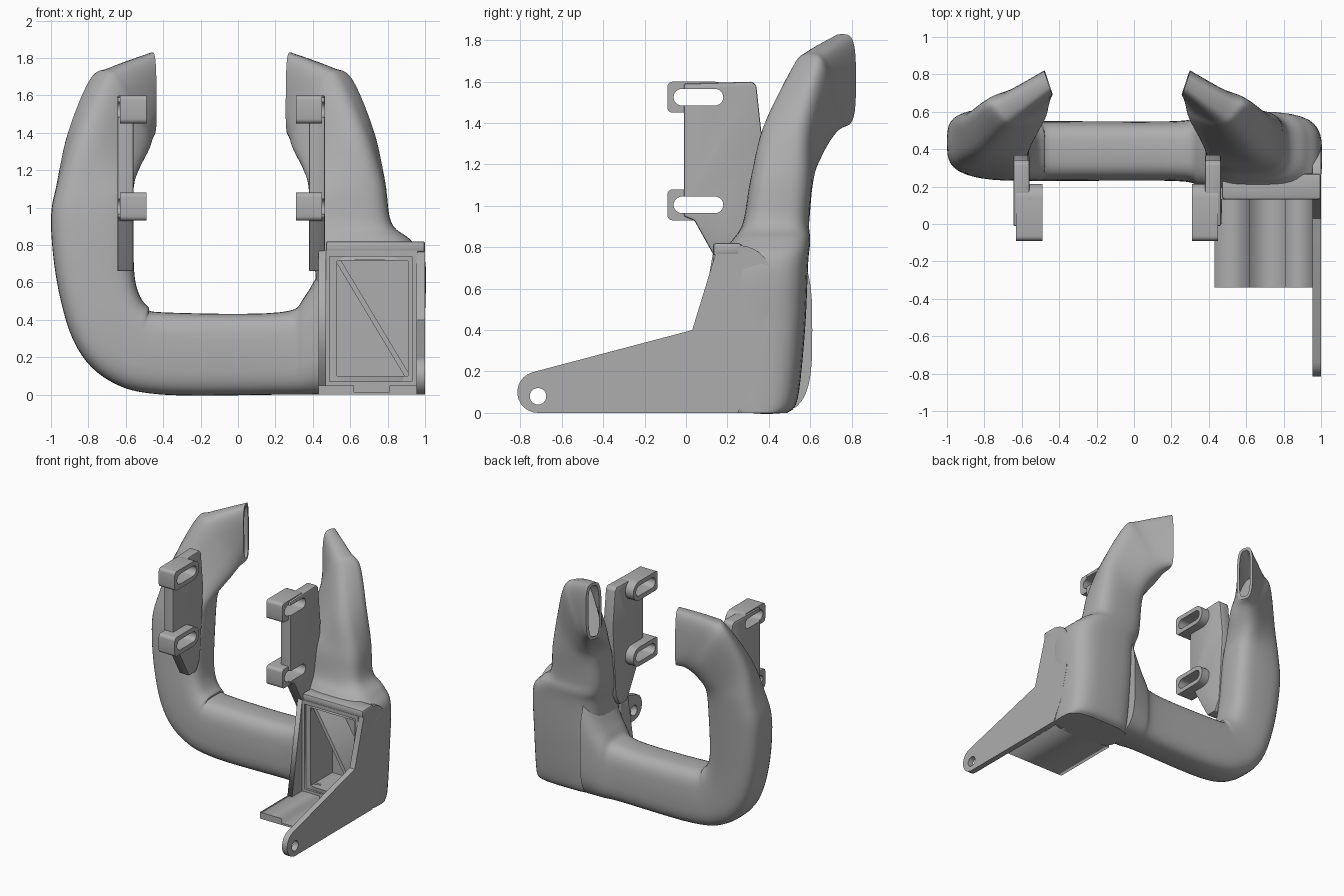
import bpy, bmesh, math
from mathutils import Matrix, Vector

if "Cube" in bpy.data.objects:
    bpy.data.objects.remove(bpy.data.objects["Cube"], do_unlink=True)

# Single grey plastic material
grey = bpy.data.materials.new("grey_plastic")
grey.use_nodes = True
grey.diffuse_color = (0.42, 0.42, 0.42, 1)
grey.node_tree.nodes["Principled BSDF"].inputs["Base Color"].default_value = grey.diffuse_color


def add_object(name, mesh):
    mesh.materials.clear()
    mesh.materials.append(grey)
    obj = bpy.data.objects.new(name, mesh)
    bpy.context.collection.objects.link(obj)
    return obj


def bake(obj):
    """Apply all modifiers of an object."""
    bpy.context.view_layer.update()
    graph = bpy.context.evaluated_depsgraph_get()
    mesh = bpy.data.meshes.new_from_object(obj.evaluated_get(graph))
    obj.modifiers.clear()
    obj.data = mesh


def cut(obj, cutter):
    mod = obj.modifiers.new("cut", "BOOLEAN")
    mod.operation = "DIFFERENCE"
    mod.solver = "EXACT"
    mod.object = cutter
    bake(obj)


def soften(obj, width):
    mod = obj.modifiers.new("bevel", "BEVEL")
    mod.width = width
    mod.segments = 2
    mod.limit_method = "ANGLE"
    bake(obj)


def smooth(obj, angle=35):
    bpy.ops.object.select_all(action="DESELECT")
    obj.select_set(True)
    bpy.context.view_layer.objects.active = obj
    bpy.ops.object.shade_smooth_by_angle(angle=math.radians(angle))


def extrude(name, outlines, start, end, axis="x"):
    """Flat outlines (the later ones are holes) extruded along x or y."""
    curve = bpy.data.curves.new(name, "CURVE")
    curve.dimensions = "2D"
    curve.fill_mode = "BOTH"
    curve.extrude = (end - start) / 2
    for outline in outlines:
        spline = curve.splines.new("POLY")
        spline.points.add(len(outline) - 1)
        spline.use_cyclic_u = True
        for point, (a, b) in zip(spline.points, outline):
            point.co = (a, b, 0, 1)
    temp = bpy.data.objects.new(name + "_curve", curve)
    bpy.context.collection.objects.link(temp)
    bpy.context.view_layer.update()
    graph = bpy.context.evaluated_depsgraph_get()
    mesh = bpy.data.meshes.new_from_object(temp.evaluated_get(graph))
    bpy.data.objects.remove(temp, do_unlink=True)
    mid = (start + end) / 2
    for vert in mesh.vertices:
        a, b, c = vert.co
        vert.co = (c + mid, a, b) if axis == "x" else (a, mid - c, b)
    bm = bmesh.new()
    bm.from_mesh(mesh)
    bmesh.ops.remove_doubles(bm, verts=bm.verts, dist=0.0001)
    bmesh.ops.recalc_face_normals(bm, faces=bm.faces)
    bm.to_mesh(mesh)
    bm.free()
    return add_object(name, mesh)


def rect(a0, a1, b0, b1):
    return [(a0, b0), (a1, b0), (a1, b1), (a0, b1)]


def arc(a, b, r, first, last, steps=12):
    angles = [math.radians(first + (last - first) * i / steps) for i in range(steps + 1)]
    return [(a + r * math.cos(t), b + r * math.sin(t)) for t in angles]


def slot(a0, a1, b, r):
    return arc(a1 - r, b, r, -90, 90) + arc(a0 + r, b, r, 90, 270)


def box(name, x, y, z):
    return extrude(name, [rect(*y, *z)], *x)


def spline_rows(keys, steps=6):
    """Catmull-Rom interpolation of cross-section values."""
    rows = []
    for i in range(len(keys) - 1):
        p = [keys[max(0, min(len(keys) - 1, i + k))] for k in (-1, 0, 1, 2)]
        for s in range(steps):
            t = s / steps
            rows.append([b + t / 2 * (c - a + t * (2*a - 5*b + 4*c - d + t * (3*(b - c) + d - a)))
                         for a, b, c, d in zip(*p)])
    return rows + [list(keys[-1])]


def ring(row, wall=0.0, count=36, power=3.4):
    """Rounded cross-section between an inner and an outer edge point."""
    inner, outer, side = Vector(row[:3]), Vector(row[3:6]), Vector((row[6], row[7], 0))
    u = (outer - inner) / 2
    mid = (outer + inner) / 2
    u *= 1 - wall / u.length
    side = side * (1 - wall / side.length)
    points = []
    for i in range(count):
        t = math.tau * i / count
        c, s = math.cos(t), math.sin(t)
        points.append(mid + u * math.copysign(abs(c) ** (2 / power), c)
                      + side * math.copysign(abs(s) ** (2 / power), s))
    return points


def duct(name, keys):
    """Lofted duct whose far end is an open nozzle with a thin wall."""
    rows = spline_rows(keys)
    rings = [ring(r) for r in rows] + [ring(r, 0.022) for r in rows[:-9:-1]]
    bm = bmesh.new()
    loops = [[bm.verts.new(p) for p in points] for points in rings]
    for a, b in zip(loops, loops[1:]):
        for i in range(len(a)):
            j = (i + 1) % len(a)
            bm.faces.new((a[i], a[j], b[j], b[i]))
    bm.faces.new(loops[0])
    bm.faces.new(loops[-1])
    bmesh.ops.recalc_face_normals(bm, faces=bm.faces)
    mesh = bpy.data.meshes.new(name)
    bm.to_mesh(mesh)
    bm.free()
    return add_object(name, mesh)


MIRROR = -0.18  # arms mirror about half this x


def mirrored(row):
    return (MIRROR - row[0], *row[1:3], MIRROR - row[3], *row[4:6], -row[6], row[7])


# Upper arm sections: inner point, outer point, half thickness
arm = [(-.56, .435, .92, -1, .435, .92, 0, .16),
       (-.56, .47, 1.1, -.965, .455, 1.14, -.01, .15),
       (-.55, .55, 1.2, -.89, .47, 1.4, -.05, .125),
       (-.51, .64, 1.3, -.76, .575, 1.69, -.07, .09),
       (-.48, .7, 1.36, -.67, .62, 1.75, -.05, .075),
       (-.455, .755, 1.385, -.46, .755, 1.83, -.022, .066)]

# Cross tube and elbow leading into the right arm
elbow = [(.5, .8, .0, .22), (.36, .53, .0, .19), (.22, .44, .0, .16), (-.4, .44, .0, .16)]
cross = [(x, .39, top, x, .39, low, 0, half) for x, top, low, half in elbow]
cross += [(-.48, .39, .47, -.68, .39, .07, 0, .16),
          (-.53, .395, .54, -.86, .395, .25, 0, .16),
          (-.555, .41, .66, -.96, .41, .56, 0, .16)]
smooth(duct("cross_tube_and_right_arm", cross + arm))

# Left arm rising from the wide intake body
levels = [(.43, 1, 0, .34, .15), (.43, 1, .07, .34, .2), (.42, 1, .4, .355, .22),
          (.41, 1, .72, .365, .225), (.39, .92, .83, .41, .19)]
body = [(x0, y, z, x1, y, z, 0, half) for x0, x1, z, y, half in levels]
left_arm = duct("intake_body_and_left_arm", body + [mirrored(r) for r in arm])
cavity = box("cavity_cutter", (.53, .91), (0, .42), (.1, .72))
cut(left_arm, cavity)
bpy.data.objects.remove(cavity, do_unlink=True)
smooth(left_arm)

# Intake frame, stepped lip and diagonal divider
extrude("intake_frame", [rect(.43, .96, 0, .77), rect(.49, .93, .07, .74)], .13, .22, "y")
extrude("intake_lip", [rect(.48, .94, .06, .75), rect(.53, .91, .1, .715)], .15, .21, "y")
extrude("flow_divider", [[(.53, .7), (.53, .72), (.55, .72), (.91, .12), (.91, .1), (.89, .1)]],
        .18, .43, "y")
ledge = box("top_ledge", (.47, 1), (.13, .27), (.76, .82))
soften(ledge, .015)
smooth(ledge)

# Tray with a shallow channel, and its gusset
extrude("tray", [[(.43, 0), (.96, 0), (.96, .05), (.81, .05), (.81, .015),
                  (.62, .015), (.62, .05), (.43, .05)]], -.34, .14, "y")
extrude("tray_gusset", [[(0, .03), (.2, .03), (.2, .77), (.13, .77)]], .43, .47)

# Side mounting plate with a round eye
side_outline = (arc(-.715, .1, .1, 270, 105)
                + [(.03, .4), (.14, .76), (.14, .81), (.25, .81)]
                + arc(.25, .64, .17, 85, 0, 8) + [(.4, .4), (.33, .15), (.25, 0)])
smooth(extrude("side_mounting_plate", [side_outline, arc(-.715, .08, .04, 0, 345, 23)], .955, 1))

# Slotted brackets on both arms
bracket = [(-.01, .95), (-.01, 1.59), (.32, 1.6), (.34, 1.58), (.37, 1.3), (.33, .75),
           (.28, .66), (.19, .66), (.04, .93)]
for side in ("right", "left"):
    def span(a, b):
        return (a, b) if side == "right" else (MIRROR - b, MIRROR - a)
    plate = extrude(side + "_bracket_plate", [bracket], *span(-.645, -.56))
    soften(plate, .008)
    for level, z in (("lower", 1.005), ("upper", 1.525)):
        hole = slot(-.06, .18, z, .04)
        cutter = extrude("slot_cutter", [hole], *span(-.8, -.4))
        cut(plate, cutter)
        bpy.data.objects.remove(cutter, do_unlink=True)
        outline = (arc(.14, z, .075, -90, 90) + arc(-.065, z + .05, .025, 90, 180, 4)
                   + arc(-.065, z - .05, .025, 180, 270, 4))
        smooth(extrude(f"{side}_{level}_slotted_tab", [outline, hole], *span(-.63, -.49)))
    smooth(plate)
